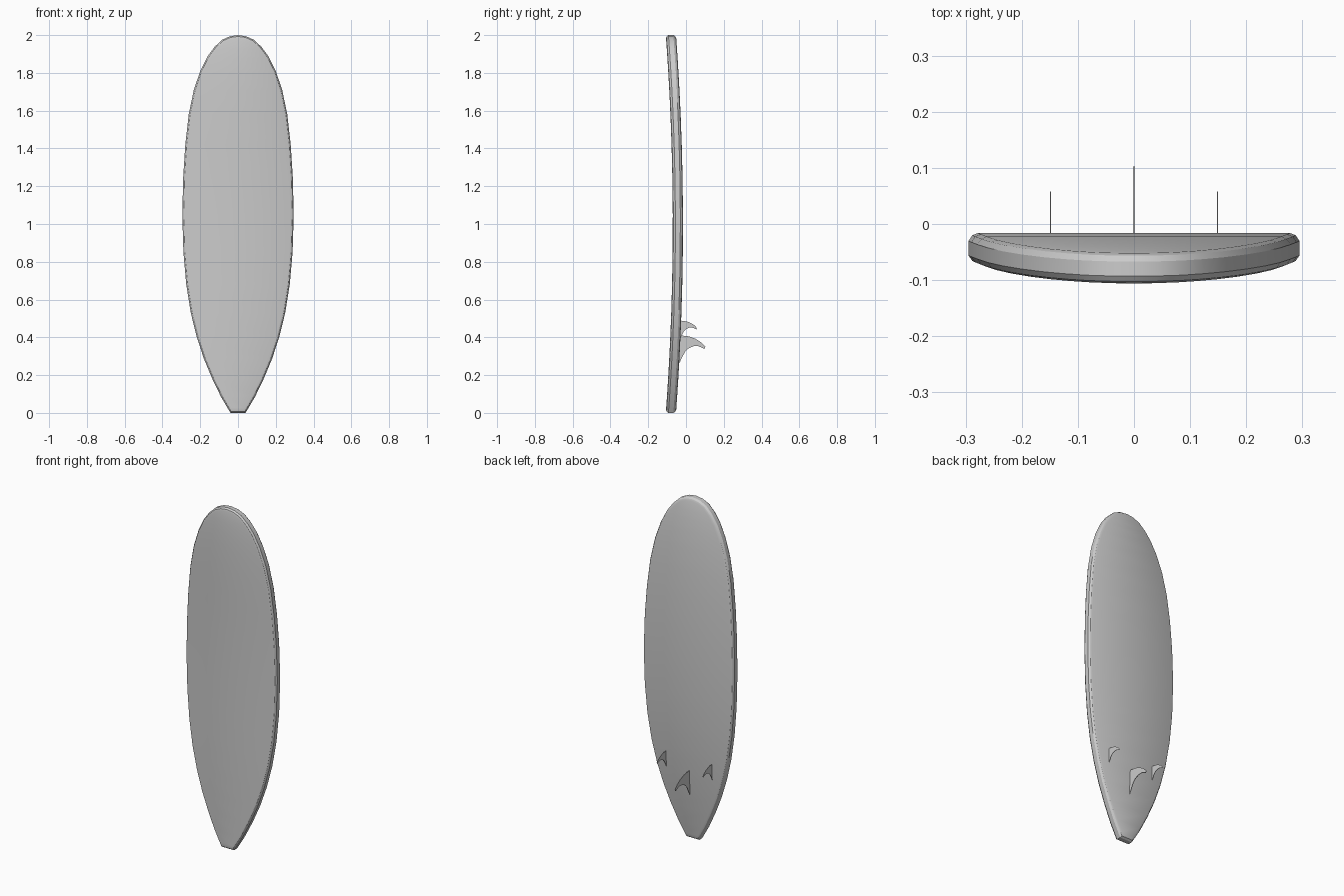
import bpy, bmesh
from mathutils import Vector

cube = bpy.data.objects.get("Cube")
if cube:
    bpy.data.objects.remove(cube)

grey = bpy.data.materials.new("light grey")
grey.use_nodes = True
grey.diffuse_color = (0.6, 0.6, 0.6, 1)
grey.node_tree.nodes["Principled BSDF"].inputs["Base Color"].default_value = (0.6, 0.6, 0.6, 1)


def finish(name, bm):
    """Turn a bmesh into a grey object with smooth curves and sharp edges."""
    bmesh.ops.recalc_face_normals(bm, faces=bm.faces)
    mesh = bpy.data.meshes.new(name)
    bm.to_mesh(mesh)
    bm.free()
    mesh.materials.append(grey)
    obj = bpy.data.objects.new(name, mesh)
    bpy.context.collection.objects.link(obj)
    bpy.ops.object.select_all(action="DESELECT")
    obj.select_set(True)
    bpy.context.view_layer.objects.active = obj
    bpy.ops.object.shade_smooth_by_angle(angle=0.5)
    return obj


def rocker(z):
    """Depth of the board's middle plane at height z."""
    return -0.043 - 0.037 * (z - 1) ** 2


# Board outline from tail to nose: half width, height
side = [(0.04, 0), (0.052, 0.02), (0.09, 0.085), (0.136, 0.18), (0.18, 0.285),
        (0.218, 0.4), (0.25, 0.53), (0.274, 0.68), (0.289, 0.85), (0.295, 1.05),
        (0.29, 1.25), (0.279, 1.42), (0.261, 1.58), (0.234, 1.71), (0.2, 1.81),
        (0.163, 1.885), (0.125, 1.937), (0.085, 1.975), (0.043, 1.994)]
outline = [Vector(p) for p in side + [(0, 2)] + [(-x, z) for x, z in reversed(side)]]
count = len(outline)


def inset(i, amount):
    """Outline point i moved inwards."""
    a, p, b = outline[i - 1], outline[i], outline[(i + 1) % count]
    n1 = Vector((a.y - p.y, p.x - a.x)).normalized()
    n2 = Vector((p.y - b.y, b.x - p.x)).normalized()
    return p + (n1 + n2) * amount / (1 + n1.dot(n2))


# Board: rings follow the rounded rail from front to back
half_rail = [(0.017, 0.027), (0.007, 0.023), (0, 0.013)]
rail = [(d, -y) for d, y in half_rail] + half_rail[::-1]
bm = bmesh.new()
rings = []
for amount, depth in rail:
    ring = []
    for i in range(count):
        p = inset(i, amount)
        ring.append(bm.verts.new((p.x, rocker(p.y) + depth, p.y)))
    rings.append(ring)
for r, s in zip(rings, rings[1:]):
    for i in range(count):
        j = (i + 1) % count
        bm.faces.new((r[i], r[j], s[j], s[i]))

# Front and back decks: strips joining the left and right rails
for ring in (rings[0], rings[-1]):
    for i in range(count // 2):
        corners = [ring[i], ring[i + 1], ring[-2 - i], ring[-1 - i]]
        bm.faces.new(list(dict.fromkeys(corners)))
finish("board", bm)

# Fin profile: distance out from the deck, height above the fin's lower root
fin_profile = [(-0.012, 0), (0, 0), (0.012, 0.025), (0.03, 0.06), (0.05, 0.078),
               (0.075, 0.088), (0.1, 0.088), (0.132, 0.074), (0.137, 0.085),
               (0.115, 0.108), (0.085, 0.127), (0.05, 0.14), (0, 0.146), (-0.012, 0.146)]


def fin(name, x, z, size, thickness):
    bm = bmesh.new()
    base = rocker(z + 0.07 * size) + 0.025
    verts = [bm.verts.new((x - thickness / 2, base + a * size, z + b * size))
             for a, b in fin_profile]
    face = bm.faces.new(verts)
    moved = bmesh.ops.extrude_face_region(bm, geom=[face])["geom"]
    bmesh.ops.translate(bm, vec=(thickness, 0, 0),
                        verts=[v for v in moved if isinstance(v, bmesh.types.BMVert)])
    finish(name, bm)


fin("center_fin", 0, 0.265, 1, 0.003)
fin("left_fin", 0.149, 0.395, 0.64, 0.002)
fin("right_fin", -0.149, 0.395, 0.64, 0.002)
